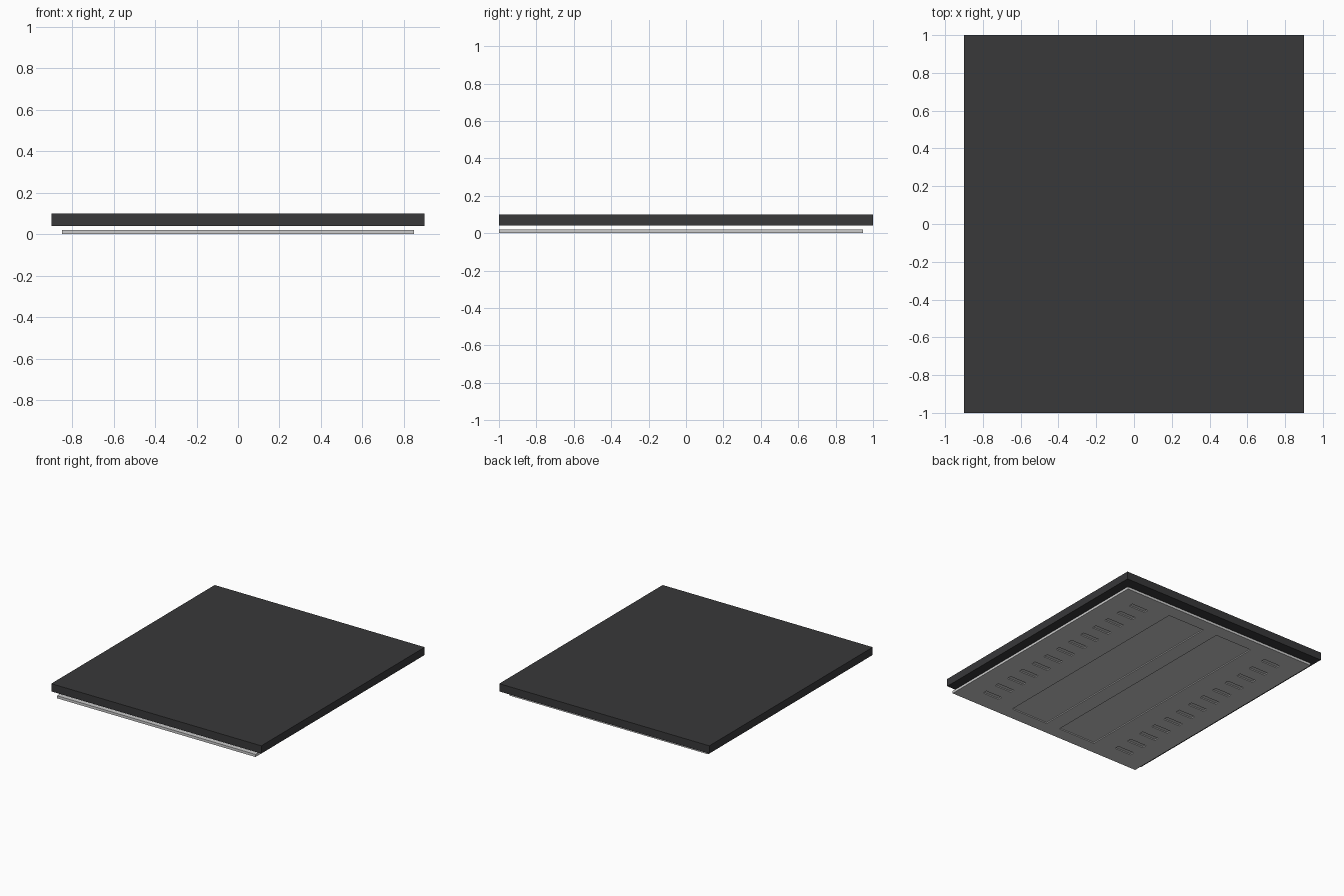
import bpy, bmesh
from mathutils import Matrix, Vector

if "Cube" in bpy.data.objects:
    bpy.data.objects.remove(bpy.data.objects["Cube"])


def add_boxes(name, boxes, color=None):
    """One object made of axis-aligned boxes, each (x0, x1, y0, y1, z0, z1)."""
    bm = bmesh.new()
    for x0, x1, y0, y1, z0, z1 in boxes:
        centre = Vector(((x0 + x1) / 2, (y0 + y1) / 2, (z0 + z1) / 2))
        size = Matrix.Diagonal((x1 - x0, y1 - y0, z1 - z0, 1))
        bmesh.ops.create_cube(bm, size=1, matrix=Matrix.Translation(centre) @ size)
    mesh = bpy.data.meshes.new(name)
    bm.to_mesh(mesh)
    bm.free()
    obj = bpy.data.objects.new(name, mesh)
    bpy.context.collection.objects.link(obj)
    if color:
        mat = bpy.data.materials.new(name + "_colour")
        mat.diffuse_color = color
        mat.use_nodes = True
        mat.node_tree.nodes["Principled BSDF"].inputs["Base Color"].default_value = mat.diffuse_color
        mesh.materials.append(mat)
    return obj


# Dark upper slab
add_boxes("top_slab", [(-0.9, 0.9, -1, 1, 0.04, 0.10)], (0.04, 0.04, 0.042, 1))

# Grey lower panel, flush with the front and set in at the sides and back
panel = add_boxes("bottom_panel", [(-0.85, 0.85, -1, 0.945, 0, 0.02)])

# Recesses in the underside: two long trays and two rows of slots
DEPTH = 0.008
MID_Y = -0.028
recesses = []
for side in (-1, 1):
    cx = 0.22 * side
    recesses.append((cx - 0.16, cx + 0.16, MID_Y - 0.87, MID_Y + 0.87, -0.02, DEPTH))
    cx = 0.615 * side
    for i in range(13):
        cy = MID_Y + (i - 6) * 0.135
        recesses.append((cx - 0.072, cx + 0.072, cy - 0.018, cy + 0.018, -0.02, DEPTH))

cutter = add_boxes("recess_cutter", recesses)
cutter.hide_render = True
cutter.hide_set(True)
cut = panel.modifiers.new("recesses", "BOOLEAN")
cut.operation = "DIFFERENCE"
cut.solver = "EXACT"
cut.object = cutter
